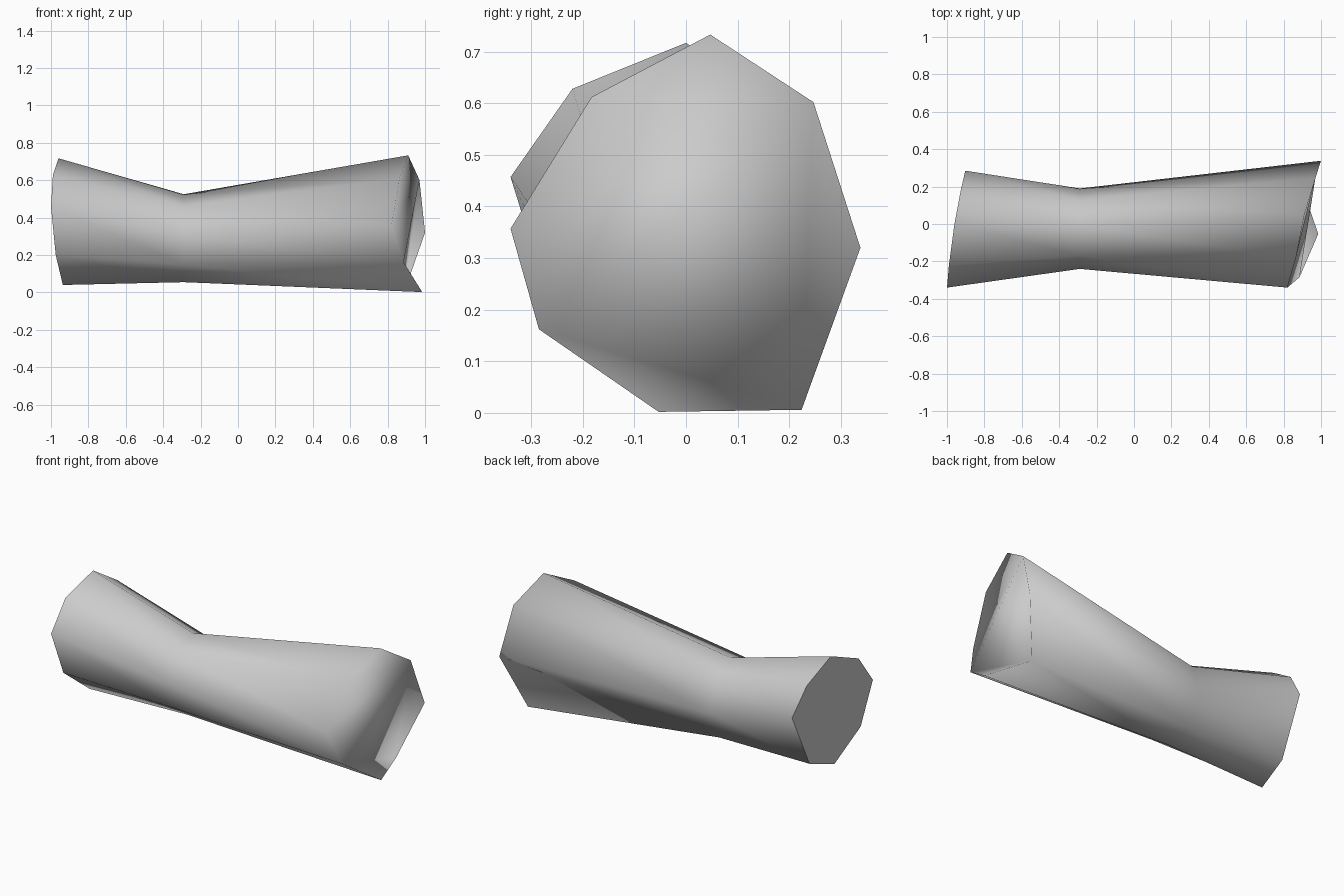
import bpy
import bmesh
from mathutils import Vector

SIDES = 8

# Remove the default object
default_cube = bpy.data.objects.get("Cube")
if default_cube:
    bpy.data.objects.remove(default_cube, do_unlink=True)


def make_material(name, colour):
    material = bpy.data.materials.new(name)
    material.use_nodes = True
    material.diffuse_color = colour
    shader = next(n for n in material.node_tree.nodes if n.type == "BSDF_PRINCIPLED")
    shader.inputs["Base Color"].default_value = colour
    return material


def add_ring(bm, profile, x_at):
    """Add one cross-section; x_at gives x for each (y, z)."""
    return [bm.verts.new(Vector((x_at(i, y, z), y, z)))
            for i, (y, z) in enumerate(profile)]


def bridge(bm, ring_a, ring_b):
    """Join two cross-sections with a band of quads."""
    for i in range(SIDES):
        j = (i + 1) % SIDES
        bm.faces.new((ring_a[i], ring_a[j], ring_b[j], ring_b[i]))


# Cross-sections as (y, z), starting at the top and turning towards the front
small_end = [(0, .717), (-.22, .628), (-.34, .457), (-.26, .2),
             (-.066, .04), (.131, .11), (.285, .44), (.18, .6)]
waist = [(-.01, .525), (-.17, .46), (-.24, .31), (-.2, .15),
         (-.06, .055), (.1, .09), (.19, .27), (.13, .45)]
broken_end = [(.047, .733), (-.183, .612), (-.34, .357), (-.285, .162),
              (-.053, .002), (.224, .006), (.338, .32), (.247, .602)]
broken_reach = [.91, .865, .82, .885, .985, .89, 1, .97]

bm = bmesh.new()

# Trunk: slanted flat end, narrow waist, jagged end
small_ring = add_ring(bm, small_end,
                      lambda i, y, z: max(-1, -.96 + .155 * y - .05 * (z - .717)))
waist_ring = add_ring(bm, waist, lambda i, y, z: -.29)
broken_ring = add_ring(bm, broken_end, lambda i, y, z: broken_reach[i])
bridge(bm, small_ring, waist_ring)
bridge(bm, waist_ring, broken_ring)

# Flat cap
flat_cap = bm.faces.new(small_ring)

# Jagged cap: a fan from the upper back corner, with a folded lower lip
hub = broken_ring[-1]
for a, b in ((0, 1), (1, 2), (2, 3), (3, 5), (5, 6)):
    bm.faces.new((hub, broken_ring[a], broken_ring[b]))
bm.faces.new(broken_ring[3:6])

bmesh.ops.recalc_face_normals(bm, faces=bm.faces[:])

# Smooth sides, crisp edge round the flat cap
for face in bm.faces:
    face.smooth = face is not flat_cap
for edge in flat_cap.edges:
    edge.smooth = False

mesh = bpy.data.meshes.new("log_trunk")
bm.to_mesh(mesh)
bm.free()
mesh.materials.append(make_material("light_grey", (.6, .6, .6, 1)))
log_trunk = bpy.data.objects.new("log_trunk", mesh)
bpy.context.collection.objects.link(log_trunk)
